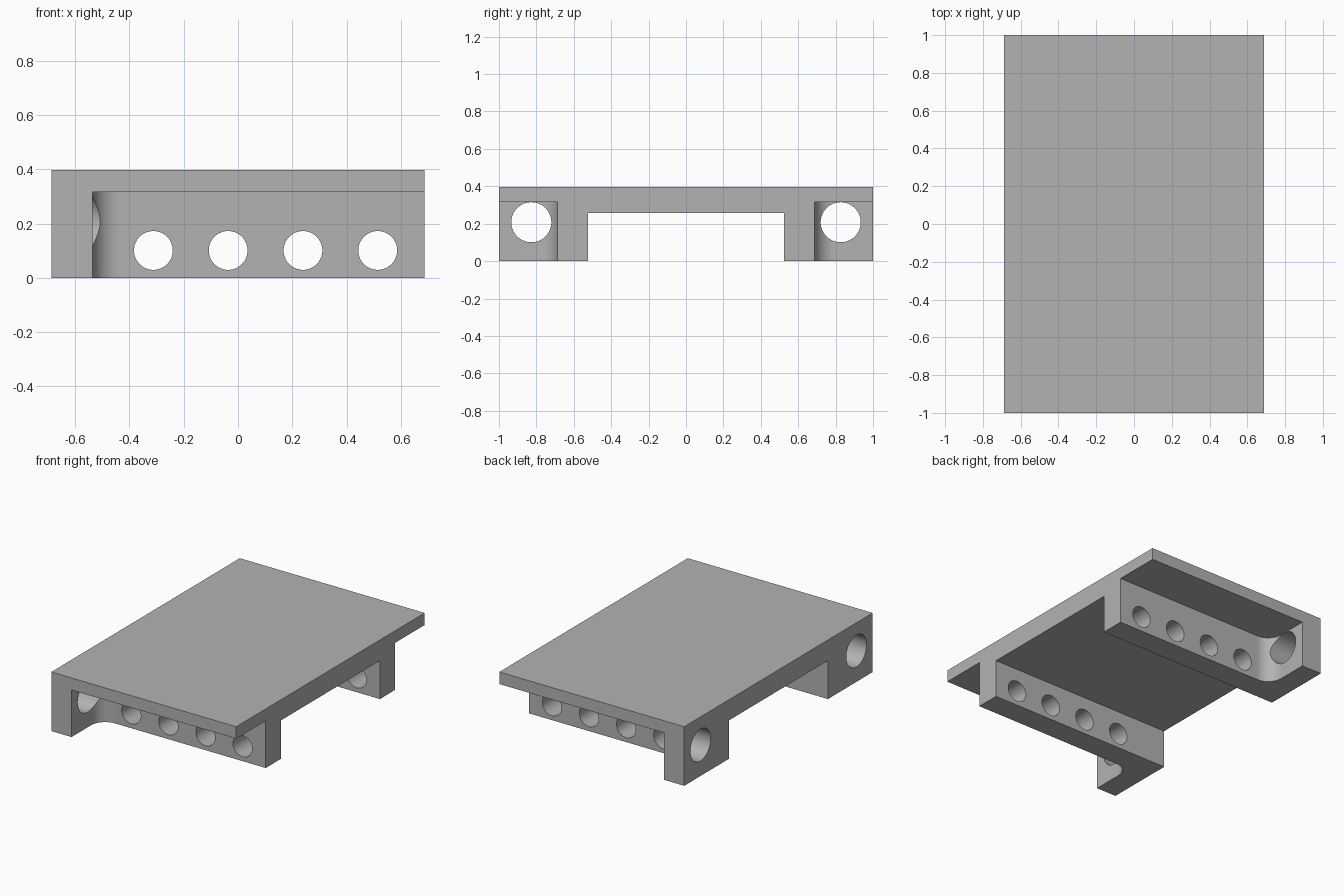
import bpy
import bmesh
from math import cos, sin, pi, radians
from mathutils import Matrix, Vector

cube = bpy.data.objects.get("Cube")
if cube:
    bpy.data.objects.remove(cube, do_unlink=True)

HALF_X, HALF_Y, TOP = 0.687, 1.0, 0.397
LEG_IN, LEG_OUT = 0.525, 0.687      # leg faces, distance from the centre
WALL_X, FILLET = -0.537, 0.105      # inner face of end walls, corner radius
SLOT_Z, POCKET_Z = 0.258, 0.316     # ceilings of the slot and side pockets


def mesh_object(name, bm):
    bmesh.ops.recalc_face_normals(bm, faces=bm.faces)
    mesh = bpy.data.meshes.new(name)
    bm.to_mesh(mesh)
    bm.free()
    obj = bpy.data.objects.new(name, mesh)
    bpy.context.scene.collection.objects.link(obj)
    return obj


def prism(name, outline, z0, z1):
    bm = bmesh.new()
    face = bm.faces.new([bm.verts.new((x, y, z0)) for x, y in outline])
    ext = bmesh.ops.extrude_face_region(bm, geom=[face])
    verts = [g for g in ext["geom"] if isinstance(g, bmesh.types.BMVert)]
    bmesh.ops.translate(bm, verts=verts, vec=(0, 0, z1 - z0))
    return mesh_object(name, bm)


def box(name, x, y, z0, z1):
    return prism(name, [(-x, -y), (x, -y), (x, y), (-x, y)], z0, z1)


def rod(name, centre, axis, radius, length):
    bm = bmesh.new()
    turn = Vector((0, 0, 1)).rotation_difference(Vector(axis)).to_matrix().to_4x4()
    bmesh.ops.create_cone(bm, cap_ends=True, segments=64, radius1=radius,
                          radius2=radius, depth=length,
                          matrix=Matrix.Translation(centre) @ turn)
    return mesh_object(name, bm)


# Solid block that the plate, legs and walls are cut from
body = box("bracket_plate", HALF_X, HALF_Y, 0, TOP)

# Central slot between the legs
cutters = [box("slot_cutter", 1, LEG_IN, -0.1, SLOT_Z)]

# Side pockets with a rounded inner corner, and the hole in each end wall
for side in (-1, 1):
    arc = [(WALL_X + FILLET * (1 - cos(a)), LEG_OUT + FILLET * (1 - sin(a)))
           for a in (pi / 2 * i / 16 for i in range(17))]
    outline = [(WALL_X, 1.1)] + arc + [(0.8, LEG_OUT), (0.8, 1.1)]
    outline = [(x, y * side) for x, y in outline]
    cutters.append(prism("pocket_cutter", outline, -0.1, POCKET_Z))
    cutters.append(rod("wall_hole_cutter", (-0.6, side * 0.827, 0.208),
                       (1, 0, 0), 0.107, 0.4))

# Row of holes through both legs
for i in range(4):
    cutters.append(rod("leg_hole_cutter", (-0.312 + i * 0.2757, 0, 0.101),
                       (0, 1, 0), 0.0715, 1.8))

# Cut everything, then discard the cutters
bpy.ops.object.select_all(action="DESELECT")
bpy.context.view_layer.objects.active = body
body.select_set(True)
for cutter in cutters:
    cutter.hide_render = True
    mod = body.modifiers.new("cut", "BOOLEAN")
    mod.operation = "DIFFERENCE"
    mod.solver = "EXACT"
    mod.object = cutter
    bpy.ops.object.modifier_apply(modifier=mod.name)
    bpy.data.objects.remove(cutter, do_unlink=True)

# Plain grey material
grey = bpy.data.materials.new("grey")
grey.use_nodes = True
colour = (0.45, 0.45, 0.45, 1)
grey.diffuse_color = colour
grey.node_tree.nodes["Principled BSDF"].inputs["Base Color"].default_value = colour
body.data.materials.clear()
body.data.materials.append(grey)
for poly in body.data.polygons:
    poly.material_index = 0
bpy.ops.object.shade_smooth_by_angle(angle=radians(30))
